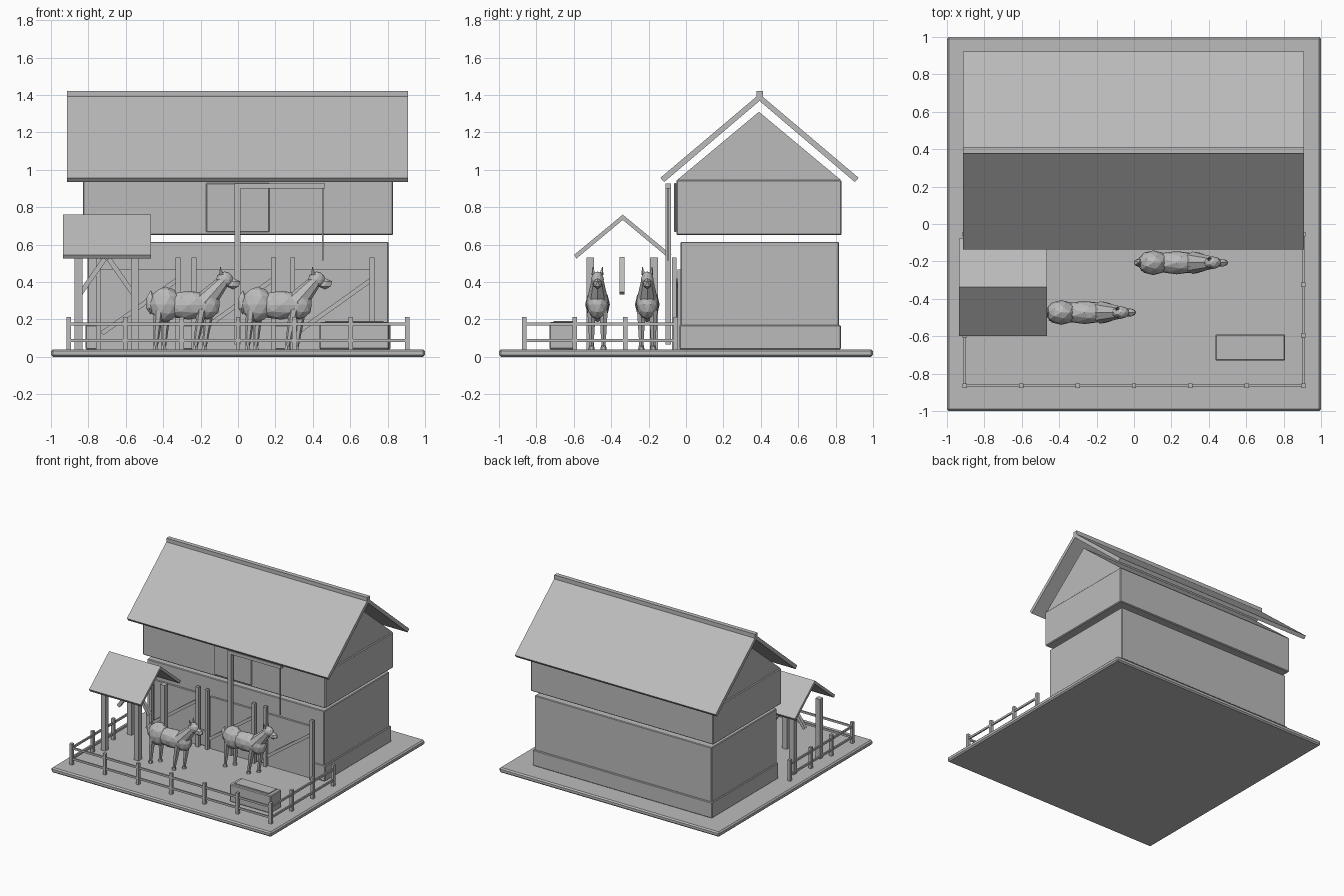
import bpy, bmesh, math
from mathutils import Vector, Matrix

if "Cube" in bpy.data.objects:
    bpy.data.objects.remove(bpy.data.objects["Cube"])

grey = bpy.data.materials.new("plain_grey")
grey.diffuse_color = (0.5, 0.5, 0.5, 1)
grey.use_nodes = True
grey.node_tree.nodes["Principled BSDF"].inputs["Base Color"].default_value = grey.diffuse_color


def finish(name, bm, bevel=0):
    bmesh.ops.recalc_face_normals(bm, faces=bm.faces)
    me = bpy.data.meshes.new(name)
    bm.to_mesh(me)
    bm.free()
    me.materials.append(grey)
    ob = bpy.data.objects.new(name, me)
    bpy.context.collection.objects.link(ob)
    if bevel:
        m = ob.modifiers.new("bevel", 'BEVEL')
        m.width, m.segments = bevel, 1
    return ob


def box(name, x, y, z, bevel=0):
    """Box from (min, max) ranges."""
    bm = bmesh.new()
    lo, hi = zip(x, y, z)
    size = [b - a for a, b in zip(lo, hi)]
    mid = [(a + b) / 2 for a, b in zip(lo, hi)]
    bmesh.ops.create_cube(bm, size=1, matrix=Matrix.Translation(mid) @ Matrix.Diagonal((*size, 1)))
    return finish(name, bm, bevel)


def beam(name, a, b, w, d):
    """Square timber from a to b in the xz plane; w in plane, d along y."""
    a, b = Vector(a), Vector(b)
    ang = math.atan2(b.z - a.z, b.x - a.x)
    bm = bmesh.new()
    bmesh.ops.create_cube(bm, size=1, matrix=Matrix.Translation((a + b) / 2)
                          @ Matrix.Rotation(-ang, 4, 'Y') @ Matrix.Diagonal(((b - a).length, d, w, 1)))
    return finish(name, bm)


def prism(name, pts, x0, x1):
    """Extrude a (y, z) profile along x."""
    bm = bmesh.new()
    face = bm.faces.new([bm.verts.new((x0, y, z)) for y, z in pts])
    new = bmesh.ops.extrude_face_region(bm, geom=[face])["geom"]
    bmesh.ops.translate(bm, vec=(x1 - x0, 0, 0), verts=[v for v in new if isinstance(v, bmesh.types.BMVert)])
    return finish(name, bm)


def gable_roof(name, cy, pts, x0, x1):
    """Two slabs mirrored about y = cy; pts are (offset, z)."""
    for side, s in (("front", -1), ("back", 1)):
        prism(f"{name}_{side}", [(cy + s * o, z) for o, z in pts], x0, x1)


def blob(bm, c, r, sub=2):
    bmesh.ops.create_icosphere(bm, subdivisions=sub, radius=1,
                               matrix=Matrix.Translation(c) @ Matrix.Diagonal((*r, 1)))


def limb(bm, a, b, r1, r2, n=6):
    a, b = Vector(a), Vector(b)
    rot = (b - a).to_track_quat('Z', 'Y').to_matrix().to_4x4()
    bmesh.ops.create_cone(bm, cap_ends=True, segments=n, radius1=r1, radius2=r2, depth=(b - a).length,
                          matrix=Matrix.Translation((a + b) / 2) @ rot)


G = 0.04
# Base slab
box("ground_slab", (-1, 1), (-1, 1), (0, G), 0.01)

# Barn body
box("barn_plinth", (-0.815, 0.815), (-0.035, 0.828), (G, 0.17), 0.005)
box("barn_lower_wall", (-0.805, 0.805), (-0.03, 0.817), (G, 0.615), 0.005)
box("barn_upper_wall", (-0.83, 0.83), (-0.052, 0.832), (0.65, 0.945), 0.006)
prism("barn_gable", [(-0.048, 0.945), (0.828, 0.945), (0.39, 1.31)], -0.822, 0.822)
gable_roof("barn_roof", 0.393, [(0.53, 0.957), (0.51, 0.934), (0, 1.368), (0, 1.405)], -0.915, 0.91)
box("roof_ridge", (-0.915, 0.91), (0.376, 0.412), (1.385, 1.422))

# Loft door and hoist
box("loft_door", (-0.172, 0.168), (-0.064, -0.05), (0.666, 0.93), 0.005)
box("hoist_post", (-0.02, 0.014), (-0.11, -0.08), (0.065, 0.925))
box("hoist_arm", (-0.02, 0.465), (-0.11, -0.08), (0.9, 0.926))
box("hoist_rope", (0.448, 0.456), (-0.099, -0.091), (0.515, 0.9))

# Stall doors with posts and diagonal braces
for i, cx in enumerate((-0.533, -0.023, 0.505)):
    box(f"stall_door_{i}", (cx - 0.2, cx + 0.2), (-0.046, -0.03), (G, 0.466))
    for s in (-1, 1):
        px = cx + s * 0.212
        box(f"stall_post_{i}_{s}", (px - 0.013, px + 0.013), (-0.076, -0.05), (G, 0.53))
    beam(f"stall_brace_{i}", (cx - 0.195, -0.055, 0.125), (cx + 0.205, -0.055, 0.41), 0.024, 0.018)

# Small open shelter
gable_roof("shelter_roof", -0.338, [(0.26, 0.545), (0.248, 0.525), (0, 0.732), (0, 0.76)], -0.935, -0.466)
for x in (-0.853, -0.552):
    for y in (-0.512, -0.172):
        box("shelter_post", (x - 0.021, x + 0.021), (y - 0.021, y + 0.021), (G, 0.53))
for s in (-1, 1):
    beam("shelter_brace", (-0.702 + s * 0.01, -0.342, 0.525), (-0.702 + s * 0.14, -0.342, 0.34), 0.026, 0.026)

# Fence around the yard
FX, FY, FB = 0.905, -0.865, -0.055
spots = [(i * FX / 3, FY) for i in range(-3, 4)]
spots += [(s * FX, FY + k * 0.27) for s in (-1, 1) for k in (1, 2, 3)]
for x, y in spots:
    box("fence_post", (x - 0.012, x + 0.012), (y - 0.012, y + 0.012), (G, 0.213))
for z in (0.087, 0.175):
    box("fence_rail_front", (-FX, FX), (FY - 0.006, FY + 0.006), (z - 0.008, z + 0.008))
    for s in (-1, 1):
        box("fence_rail_side", (s * FX - 0.006, s * FX + 0.006), (FY, FB), (z - 0.008, z + 0.008))

# Trough
box("trough", (0.435, 0.808), (-0.73, -0.59), (G, 0.185), 0.006)
box("trough_fill", (0.465, 0.778), (-0.708, -0.608), (0.15, 0.192))


# Yard animals
def animal(name, ox, oy):
    bm = bmesh.new()
    blob(bm, (-0.135, 0, 0.28), (0.085, 0.066, 0.095))       # rump
    blob(bm, (-0.01, 0, 0.276), (0.15, 0.062, 0.077))        # barrel
    blob(bm, (0.09, 0, 0.28), (0.07, 0.058, 0.08))           # chest
    blob(bm, (-0.212, 0, 0.29), (0.03, 0.024, 0.065), 1)     # tail
    limb(bm, (0.075, 0, 0.29), (0.19, 0, 0.42), 0.06, 0.03, 8)   # neck
    blob(bm, (0.182, 0, 0.414), (0.046, 0.034, 0.042))       # head
    blob(bm, (0.228, 0, 0.39), (0.042, 0.024, 0.03), 1)      # muzzle
    for s in (-1, 1):
        limb(bm, (0.165, s * 0.02, 0.44), (0.16, s * 0.026, 0.48), 0.012, 0.002, 5)   # ear
        for top, foot in ((-0.15, -0.165 + s * 0.022), (0.08, 0.05 + s * 0.024)):
            y = s * 0.032
            limb(bm, (foot, y, G + 0.012), (top + s * 0.02, y, 0.25), 0.012, 0.026)   # leg
            limb(bm, (foot, y, G), (foot, y, G + 0.02), 0.017, 0.013)                 # hoof
    bmesh.ops.translate(bm, vec=(ox, oy, 0), verts=bm.verts)
    finish(name, bm)


animal("yard_animal_left", -0.254, -0.473)
animal("yard_animal_right", 0.238, -0.207)
